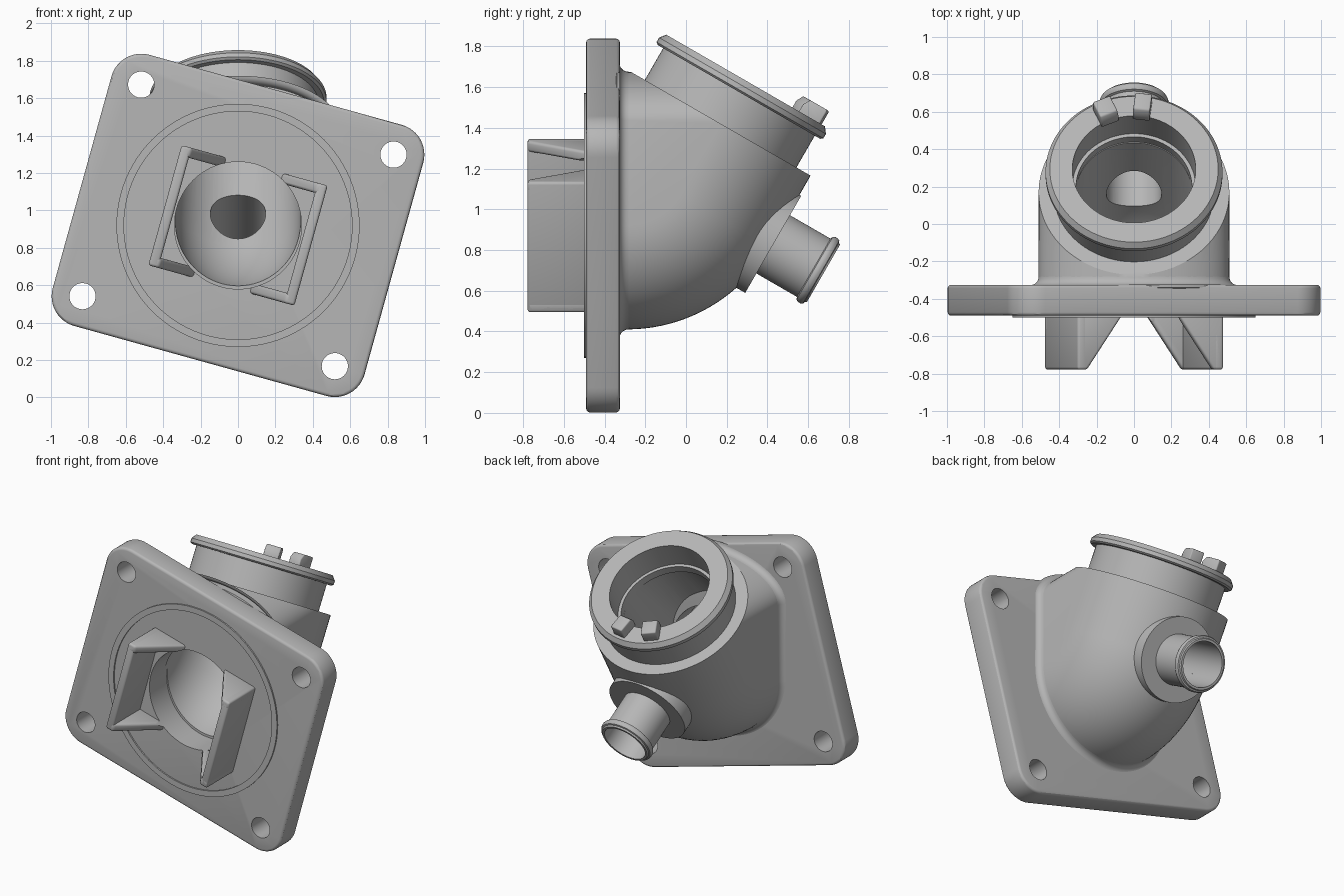
import bpy, bmesh
from math import sin, cos, pi, radians, hypot
from mathutils import Vector, Matrix

old = bpy.data.objects.get("Cube")
if old:
    bpy.data.objects.remove(old, do_unlink=True)

grey = bpy.data.materials.new("cast grey")
grey.use_nodes = True
grey.diffuse_color = (0.47, 0.47, 0.47, 1)
grey.node_tree.nodes["Principled BSDF"].inputs["Base Color"].default_value = grey.diffuse_color

MID = 0.92                                   # height of the flange centre
NECK = Vector((0, 0.5, 0.866)).normalized()
SPOUT = Vector((0, 0.866, -0.5)).normalized()
SHOULDER = Vector((0, 0.17, 1.42))
SPOUT_END = Vector((0, 0.675, 0.685))
TILT = Matrix.Translation((0, 0, MID)) @ Matrix.Rotation(radians(15.5), 4, 'Y')
parts = []


def finish(name, bm, part=True):
    bmesh.ops.recalc_face_normals(bm, faces=bm.faces)
    me = bpy.data.meshes.new(name)
    bm.to_mesh(me)
    bm.free()
    me.materials.append(grey)
    ob = bpy.data.objects.new(name, me)
    bpy.context.collection.objects.link(ob)
    if part:
        parts.append(ob)
    else:
        ob.hide_render = True
    return ob


def circle(centre, axis, r, n=72):
    q = axis.to_track_quat('Z', 'Y')
    return [Vector(centre) + q @ Vector((r * cos(2 * pi * i / n), r * sin(2 * pi * i / n), 0))
            for i in range(n)]


def hull(name, points, part=True):
    bm = bmesh.new()
    for p in points:
        bm.verts.new(p)
    res = bmesh.ops.convex_hull(bm, input=bm.verts)
    bmesh.ops.delete(bm, geom=[v for v in bm.verts if not v.link_faces], context='VERTS')
    bmesh.ops.dissolve_limit(bm, angle_limit=0.002, verts=bm.verts, edges=bm.edges)
    return finish(name, bm, part)


def cylinder(name, a, b, r, part=True):
    axis = (Vector(b) - Vector(a)).normalized()
    return hull(name, circle(a, axis, r) + circle(b, axis, r), part)


def loft(name, rings, closed=False):
    bm = bmesh.new()
    vs = [[bm.verts.new(p) for p in ring] for ring in rings]
    n = len(vs[0])
    for k in range(len(vs) if closed else len(vs) - 1):
        a, b = vs[k], vs[(k + 1) % len(vs)]
        for i in range(n):
            j = (i + 1) % n
            bm.faces.new((a[i], a[j], b[j], b[i]))
    return finish(name, bm)


def lathe(name, profile, origin, axis):
    return loft(name, [circle(origin + axis * h, axis, r, 96) for r, h in profile], True)


def prism(name, outline, depth, matrix, bevel):
    bm = bmesh.new()
    face = bm.faces.new([bm.verts.new(p) for p in outline])
    out = bmesh.ops.extrude_face_region(bm, geom=[face])
    bmesh.ops.translate(bm, vec=depth, verts=[v for v in out["geom"] if isinstance(v, bmesh.types.BMVert)])
    bm.transform(matrix)
    ob = finish(name, bm)
    mod = ob.modifiers.new("round", 'BEVEL')
    mod.width, mod.segments, mod.limit_method, mod.angle_limit = bevel, 3, 'ANGLE', radians(30)
    return ob


def cut(ob, *cutters):
    for c in cutters:
        mod = ob.modifiers.new("cut", 'BOOLEAN')
        mod.operation, mod.solver, mod.object = 'DIFFERENCE', 'EXACT', c


# Cutters for the bent bore, the front opening and the spout
bore_points = circle(SHOULDER + NECK * 0.03, NECK, 0.31)
for k in range(13):
    t = radians(5 * k)
    bore_points += circle((0, -0.42 + 0.3 * sin(t), MID + 0.3 - 0.3 * cos(t)),
                          Vector((0, cos(t), sin(t))), 0.335)
bore = hull("bore_cutter", bore_points, False)
mouth = cylinder("mouth_cutter", (0, -0.6, MID), (0, -0.3, MID), 0.34, False)
spout_bore = cylinder("spout_cutter", SPOUT_END + SPOUT * 0.05, SPOUT_END - SPOUT * 0.75, 0.148, False)
cutters = [bore, mouth, spout_bore]

# Tilted mounting flange with four bolt holes
outline = []
for q, (sx, sz) in enumerate(((1, 1), (-1, 1), (-1, -1), (1, -1))):
    for i in range(13):
        a = pi / 2 * (q + i / 12)
        outline.append((sx * 0.7 + 0.165 * cos(a), -0.49, sz * 0.587 + 0.165 * sin(a)))
    bolt = cylinder("bolt_cutter", TILT @ Vector((sx * 0.7, -0.6, sz * 0.587)),
                    TILT @ Vector((sx * 0.7, -0.2, sz * 0.587)), 0.07, False)
    cutters.append(bolt)
flange = prism("mounting_flange", outline, (0, 0.165, 0), TILT, 0.018)
cut(flange, mouth, *cutters[3:])

# Thin raised sealing ring on the flange face
lathe("sealing_ring", [(0.61, 0), (0.65, 0), (0.65, 0.012), (0.61, 0.012)],
      Vector((0, -0.488, MID)), Vector((0, -1, 0)))


# Elbow body and the fillet where it meets the flange
def base_outline(y, off):
    pts = []
    for i in range(96):
        a = 2 * pi * i / 96
        rz, cz = (0.255, 1.42) if sin(a) > 0 else (0.51, MID)
        nx, nz = cos(a) / 0.51, sin(a) / rz
        d = off / hypot(nx, nz)
        pts.append(Vector((0.51 * cos(a) + nx * d, y, cz + rz * sin(a) + nz * d)))
    return pts


body_points = base_outline(-0.34, 0) + circle(SHOULDER, NECK, 0.51)
for k in range(21):
    t = radians(3 * k)
    body_points += circle((0, -0.29 + 0.3 * sin(t), MID + 0.3 - 0.3 * cos(t)),
                          Vector((0, cos(t), sin(t))), 0.51)
body = hull("elbow_body", body_points)
cut(body, bore, mouth, spout_bore)
fillet = 0.045
loft("body_fillet", [base_outline(-0.327 + fillet * (1 - cos(t)), fillet * (1 - sin(t)))
                     for t in (pi / 12 * k for k in range(7))])

# Neck with rolled rim and inner ledge
lathe("neck", [(0.31, 0), (0.43, 0), (0.43, 0.18), (0.46, 0.18), (0.473, 0.19), (0.473, 0.215),
               (0.45, 0.245), (0.33, 0.245), (0.33, 0.055), (0.31, 0.055)], SHOULDER, NECK)

# Two small locating tabs on the rim
for name, ang, width in (("left_tab", 7, 0.09), ("right_tab", -24, 0.1)):
    a = radians(ang)
    out = SPOUT * cos(a) + Vector((sin(a), 0, 0))
    side = NECK.cross(out)
    start = SHOULDER + out * 0.31 + NECK * 0.235 - side * width / 2
    prism(name, [start, start + out * 0.12, start + out * 0.12 + NECK * 0.085,
                 start + out * 0.02 + NECK * 0.085, start + NECK * 0.05],
          side * width, Matrix(), 0.008)

# Spout collar and spout tube with end bead
collar = cylinder("spout_collar", SPOUT_END - SPOUT * 0.285, SPOUT_END - SPOUT * 0.5, 0.275)
cut(collar, spout_bore, bore)
lathe("spout", [(0.148, -0.42), (0.165, -0.42), (0.165, -0.055), (0.178, -0.05), (0.184, -0.038),
                (0.184, -0.025), (0.178, -0.013), (0.168, -0.01), (0.163, 0), (0.148, 0)],
      SPOUT_END, SPOUT)

# Pair of guide brackets: a wall with a tapered gusset at each end
for name, turn in (("left_guide", 0), ("right_guide", pi)):
    m = TILT @ Matrix.Rotation(turn, 4, 'Y')
    prism(name + "_wall", [(0.35, -0.48, -0.333), (0.405, -0.48, -0.333),
                           (0.405, -0.778, -0.333), (0.35, -0.778, -0.333)], (0, 0, 0.666), m, 0.014)
    for z in (-0.333, 0.278):
        gusset = prism(name + "_gusset", [(0.405, -0.48, z), (0.15, -0.48, z),
                                          (0.35, -0.778, z), (0.405, -0.778, z)], (0, 0, 0.055), m, 0.014)
        cut(gusset, mouth)

# Apply modifiers, drop the cutters and smooth the round surfaces
for ob in parts:
    bpy.ops.object.select_all(action='DESELECT')
    bpy.context.view_layer.objects.active = ob
    ob.select_set(True)
    for mod in list(ob.modifiers):
        bpy.ops.object.modifier_apply(modifier=mod.name)
    bpy.ops.object.shade_smooth_by_angle(angle=radians(30))
for c in cutters:
    bpy.data.objects.remove(c, do_unlink=True)
